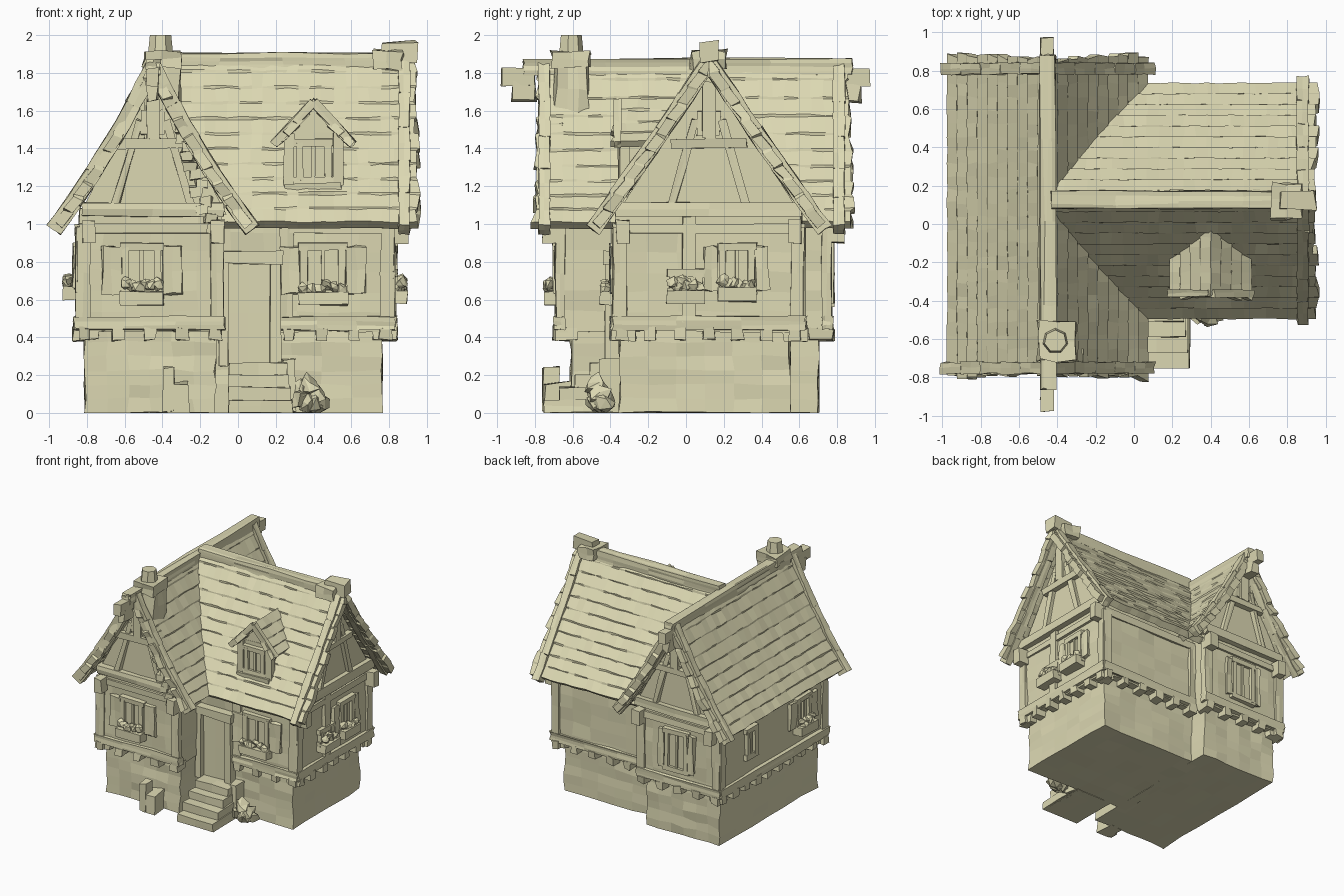
import bpy, bmesh, random
from math import sin, pi, radians
from mathutils import Matrix, Vector

if "Cube" in bpy.data.objects:
    bpy.data.objects.remove(bpy.data.objects["Cube"])

random.seed(4)
mat = bpy.data.materials.new("plaster_and_wood")
mat.diffuse_color = (0.72, 0.69, 0.45, 1)
mat.use_nodes = True
mat.node_tree.nodes["Principled BSDF"].inputs["Base Color"].default_value = mat.diffuse_color
I = Matrix.Identity(4)


def finish(name, bm, M=I):
    bm.transform(M)
    for v in bm.verts:
        v.co.z = max(v.co.z, 0.0)
    me = bpy.data.meshes.new(name)
    bm.to_mesh(me)
    bm.free()
    me.materials.append(mat)
    ob = bpy.data.objects.new(name, me)
    bpy.context.collection.objects.link(ob)
    return ob


def wobble(bm, j):
    for v in bm.verts:
        v.co += Vector([random.uniform(-j, j) for _ in range(3)])


def box(name, x, y, z, M=I, j=0.006, cuts=0):
    bm = bmesh.new()
    bmesh.ops.create_cube(bm, size=1)
    if cuts:
        bmesh.ops.subdivide_edges(bm, edges=bm.edges[:], cuts=cuts, use_grid_fill=True)
    for v in bm.verts:
        v.co = Vector([(a[0] + a[1]) / 2 + c * (a[1] - a[0]) for a, c in zip((x, y, z), v.co)])
    wobble(bm, j)
    return finish(name, bm, M)


def beam(name, p, q, w, d, M=I):
    p, q = Vector(p), Vector(q)
    L = (q - p).length
    R = Matrix.Translation((p + q) / 2) @ (q - p).to_track_quat('X', 'Z').to_matrix().to_4x4()
    return box(name, (-L / 2, L / 2), (-d / 2, d / 2), (-w / 2, w / 2), M @ R, 0.005, 1)


def blob(name, c, r, M=I):
    bm = bmesh.new()
    bmesh.ops.create_icosphere(bm, subdivisions=1, radius=r)
    wobble(bm, r * 0.35)
    return finish(name, bm, M @ Matrix.Translation(c))


def slope(s, half, eave, ridge, bell):
    return half * s, ridge - (ridge - eave) * s - bell * sin(pi * s)


# Shingled roof: stepped courses on both slopes, ridge along local y
def roof(name, M, half, eave, ridge, bell, y0, y1, courses, cols, thick=0.055, j=0.008):
    prof = [(0, 0)]
    for i in range(courses):
        prof += [((i + 1) / courses, 0.012), ((i + 1) / courses, 0.0)]
    prof = prof[:-1]
    line = [(-s, o) for s, o in reversed(prof[1:])] + prof
    bm = bmesh.new()
    rows = []
    for s, o in line:
        x, z = slope(abs(s), half, eave, ridge, bell)
        row = []
        for c in range(cols + 1):
            y = y0 + (y1 - y0) * c / cols
            e = 0.018 if c in (0, cols) else j
            flare = 0.03 * (abs(s) - 0.5) * (-1 if c == 0 else 1 if c == cols else 0)
            row.append(bm.verts.new((x * (1 if s > 0 else -1) + random.uniform(-j, j) * 0.4,
                                     y + flare + random.uniform(-e, e),
                                     z + o + random.uniform(-j, j) * 0.6)))
        rows.append(row)
    for a, b in zip(rows, rows[1:]):
        for i in range(cols):
            bm.faces.new((a[i], b[i], b[i + 1], a[i + 1]))
    if sum(f.normal.z for f in bm.faces if not f.normal_update()) < 0:
        bmesh.ops.reverse_faces(bm, faces=bm.faces[:])
    ob = finish(name, bm, M)
    m = ob.modifiers.new("thickness", 'SOLIDIFY')
    m.thickness, m.offset = thick, -1
    return ob


def gable_wall(name, M, half, low, top, y0, y1):
    bm = bmesh.new()
    a, b = [[bm.verts.new((x, y, z)) for x, z in ((-half, low), (half, low), (0, top))] for y in (y0, y1)]
    bm.faces.new(a)
    bm.faces.new(b[::-1])
    for i in range(3):
        bm.faces.new((a[i], b[i], b[(i + 1) % 3], a[(i + 1) % 3]))
    bmesh.ops.recalc_face_normals(bm, faces=bm.faces[:])
    return finish(name, bm, M)


# Timber work of one gable; local -y points out of the wall
def gable(M, wall, out, half, eave, ridge, bell, over):
    for sx in (-1, 1):
        pts = [slope(s, half, eave, ridge, bell) for s in (1, 0.8, 0.6, 0.4, 0.2, 0)]
        for (x0, z0), (x1, z1) in zip(pts, pts[1:]):
            beam("bargeboard", (sx * x0, -over + 0.05, z0 - 0.03), (sx * x1, -over + 0.05, z1 - 0.03), 0.085, 0.06, M)
        beam("gable_strut", (sx * 0.2, -out - 0.01, 1.1), (sx * 0.07, -out - 0.01, 1.55), 0.04, 0.05, M)
        box("eave_bracket", sorted((sx * wall, sx * (wall - 0.07))), (-out - 0.09, -out), (0.9, 1.02), M)
    box("tie_beam", (-wall, wall), (-out - 0.045, -out + 0.02), (1.04, 1.11), M, 0.006, 1)
    box("collar_beam", (-0.2, 0.2), (-out - 0.045, -out + 0.02), (1.4, 1.45), M)
    box("king_post", (-0.035, 0.035), (-out - 0.05, -out + 0.02), (1.45, 1.75), M)
    box("attic_window", (-0.06, 0.06), (-out - 0.03, -out + 0.02), (1.47, 1.6), M)


# Sill, joist ends and posts along one wall
def timber(M, out, x0, x1):
    box("sill_beam", (x0 - 0.02, x1 + 0.02), (-out - 0.03, -out + 0.03), (0.44, 0.51), M, 0.006, 2)
    box("wall_plate", (x0, x1), (-out - 0.02, -out + 0.02), (0.95, 1.0), M)
    n = max(2, round((x1 - x0) / 0.14))
    for i in range(n):
        x = x0 + 0.03 + (x1 - x0 - 0.06) * i / (n - 1)
        box("joist_end", (x - 0.03, x + 0.03), (-out - 0.03, -out + 0.1), (0.385, 0.45), M, 0.009)
    for x in (x0 + 0.02, x1 - 0.02):
        box("corner_post", (x - 0.035, x + 0.035), (-out - 0.02, -out + 0.03), (0.5, 0.98), M, 0.006, 1)


def window(M, x, out, z0, z1, w, shutter=0.1, planter=True):
    y = (-out - 0.035, -out + 0.01)
    for s in (-1, 1):
        box("window_jamb", (x + s * w - 0.018, x + s * w + 0.018), y, (z0, z1), M, 0.004)
        if shutter:
            box("shutter", sorted((x + s * (w + 0.025), x + s * (w + 0.025 + shutter))), (-out - 0.03, -out + 0.01), (z0, z1), M, 0.008, 1)
    for z in (z0, z1):
        box("window_rail", (x - w - 0.03, x + w + 0.03), y, (z - 0.02, z + 0.02), M, 0.004)
    box("window_pane", (x - w, x + w), (-out - 0.01, -out + 0.01), (z0, z1), M, 0)
    box("window_mullion", (x - 0.01, x + 0.01), (-out - 0.025, -out), (z0, z1), M, 0.002)
    if planter:
        box("flower_box", (x - w - 0.03, x + w + 0.03), (-out - 0.085, -out), (z0 - 0.06, z0 + 0.01), M)
        for i in range(6):
            blob("flowers", (x + w * (i / 2.5 - 1), -out - 0.055, z0 + 0.02 + random.uniform(0, 0.04)), 0.032, M)


def facing(x, y, deg):
    return Matrix.Translation((x, y, 0)) @ Matrix.Rotation(radians(deg), 4, 'Z')


FRONT, BACK = facing(-0.45, 0, 0), facing(-0.45, 0, 180)
RIGHT, LEFT = facing(0, 0.12, 90), facing(0, 0, -90)

# Stone base and upper storeys
box("left_wing_base", (-0.81, -0.12), (-0.61, 0.7), (0, 0.45), j=0.008, cuts=5)
box("right_wing_base", (-0.2, 0.76), (-0.35, 0.55), (0, 0.45), j=0.008, cuts=5)
box("left_wing_wall", (-0.84, -0.09), (-0.67, 0.75), (0.43, 1.08), j=0.008, cuts=5)
box("right_wing_wall", (-0.2, 0.81), (-0.37, 0.61), (0.43, 1.06), j=0.008, cuts=5)
gable_wall("left_wing_gable", FRONT, 0.39, 1.05, 1.79, -0.67, 0.75)
gable_wall("right_wing_gable", RIGHT, 0.49, 1.05, 1.8, -0.81, 0.3)

# Roofs
roof("left_wing_roof", FRONT, 0.525, 1.0, 1.86, 0.045, -0.79, 0.87, 10, 24)
roof("right_wing_roof", RIGHT, 0.615, 1.0, 1.885, 0.01, -0.945, 0.43, 11, 22)
gable(FRONT, 0.375, 0.67, 0.525, 1.0, 1.86, 0.045, 0.8)
gable(BACK, 0.375, 0.75, 0.525, 1.0, 1.86, 0.045, 0.86)
gable(RIGHT, 0.49, 0.81, 0.615, 1.0, 1.885, 0.01, 0.93)

# Ridge beams with carved ends
box("left_ridge_beam", (-0.49, -0.41), (-0.86, 0.88), (1.79, 1.875), cuts=3)
for s in (-1, 1):
    box("ridge_end", (-0.485, -0.42), sorted((s * 0.8, s * 0.975)), (1.73, 1.825))
    box("ridge_end_bracket", (-0.48, -0.425), sorted((s * 0.8, s * 0.92)), (1.65, 1.75), j=0.012)
box("right_ridge_beam", (-0.43, 0.9), (0.08, 0.17), (1.82, 1.905), cuts=3)
box("right_ridge_cap", (0.72, 0.87), (0.03, 0.21), (1.82, 1.92), j=0.012, cuts=1)
box("right_ridge_end", (0.76, 0.945), (0.075, 0.165), (1.86, 1.965), j=0.01)

# Timber storey bands
timber(FRONT, 0.67, -0.39, 0.36)
timber(BACK, 0.75, -0.36, 0.39)
timber(LEFT, 0.84, -0.75, 0.67)
timber(RIGHT, 0.81, -0.49, 0.49)
timber(facing(0, 0, 0), 0.37, 0.24, 0.81)
timber(facing(0, 0, 180), 0.61, -0.81, 0.09)
box("side_post", (0.79, 0.835), (-0.02, 0.05), (0.48, 1.04))

# Windows
window(FRONT, -0.06, 0.67, 0.63, 0.88, 0.085)
window(facing(0, 0, 0), 0.45, 0.37, 0.63, 0.88, 0.1)
window(RIGHT, 0.15, 0.81, 0.65, 0.88, 0.075, 0.07)
window(RIGHT, -0.12, 0.81, 0.64, 0.74, 0.07, 0)
window(LEFT, 0.35, 0.84, 0.66, 0.88, 0.075, 0.08)
window(LEFT, -0.35, 0.84, 0.66, 0.88, 0.05, 0, False)
window(BACK, 0, 0.75, 0.58, 0.9, 0.09, 0.05, False)

# Dormer
DORMER = facing(0.4, 0, 0)
box("dormer_wall", (-0.13, 0.13), (-0.325, 0.0), (1.18, 1.48), DORMER, cuts=1)
gable_wall("dormer_gable", DORMER, 0.14, 1.45, 1.63, -0.325, 0)
roof("dormer_roof", DORMER, 0.215, 1.43, 1.665, 0.01, -0.375, 0.0, 4, 6, 0.04)
window(DORMER, 0, 0.325, 1.23, 1.43, 0.075, 0, False)
for s in (-1, 1):
    box("dormer_post", sorted((s * 0.105, s * 0.155)), (-0.355, -0.3), (1.17, 1.48), DORMER)
    beam("dormer_bargeboard", (s * 0.21, -0.36, 1.42), (0, -0.36, 1.645), 0.045, 0.04, DORMER)
box("dormer_sill", (-0.15, 0.15), (-0.37, -0.28), (1.17, 1.215), DORMER)

# Chimney
box("chimney_stack", (-0.49, -0.31), (-0.69, -0.52), (1.45, 1.84), j=0.012, cuts=2)
box("chimney_crown", (-0.5, -0.3), (-0.71, -0.51), (1.83, 1.91), j=0.012, cuts=1)
bm = bmesh.new()
bmesh.ops.create_cone(bm, cap_ends=True, segments=7, radius1=0.07, radius2=0.058, depth=0.12)
finish("chimney_pot", bm, Matrix.Translation((-0.41, -0.61, 1.94)))

# Loose stones set into the front gable
for i in range(12):
    x, z = -0.29 + 0.013 * i + random.uniform(-0.03, 0.03), 1.5 - 0.047 * i
    box("gable_stone", (x - 0.035, x + 0.035), (-0.73, -0.66), (z - 0.025, z + 0.025), j=0.012)

# Door, frame and steps
box("door", (-0.06, 0.17), (-0.385, -0.35), (0.25, 0.8), j=0.002, cuts=1)
box("door_post_left", (-0.1, -0.055), (-0.43, -0.34), (0.25, 0.84))
box("door_post_right", (0.17, 0.225), (-0.43, -0.34), (0.25, 0.84))
box("door_lintel", (-0.1, 0.24), (-0.44, -0.34), (0.79, 0.86))
for i in range(4):
    box("step", (-0.05, 0.29 - 0.01 * i), (-0.75 + 0.08 * i, -0.34), (0, 0.07 + 0.065 * i), j=0.005, cuts=1)
box("step_side_wall", (0.23, 0.3), (-0.46, -0.34), (0, 0.28), j=0.01)

# Stone post by the front wall and plants beside the steps
box("stone_post", (-0.4, -0.33), (-0.755, -0.67), (0, 0.24), j=0.01)
box("stone_trough", (-0.38, -0.26), (-0.75, -0.6), (0, 0.16), j=0.012)
for i in range(9):
    blob("shrub", (0.33 + 0.013 * i, -0.43 + random.uniform(-0.07, 0.04), random.uniform(0.04, 0.15)), 0.055)
